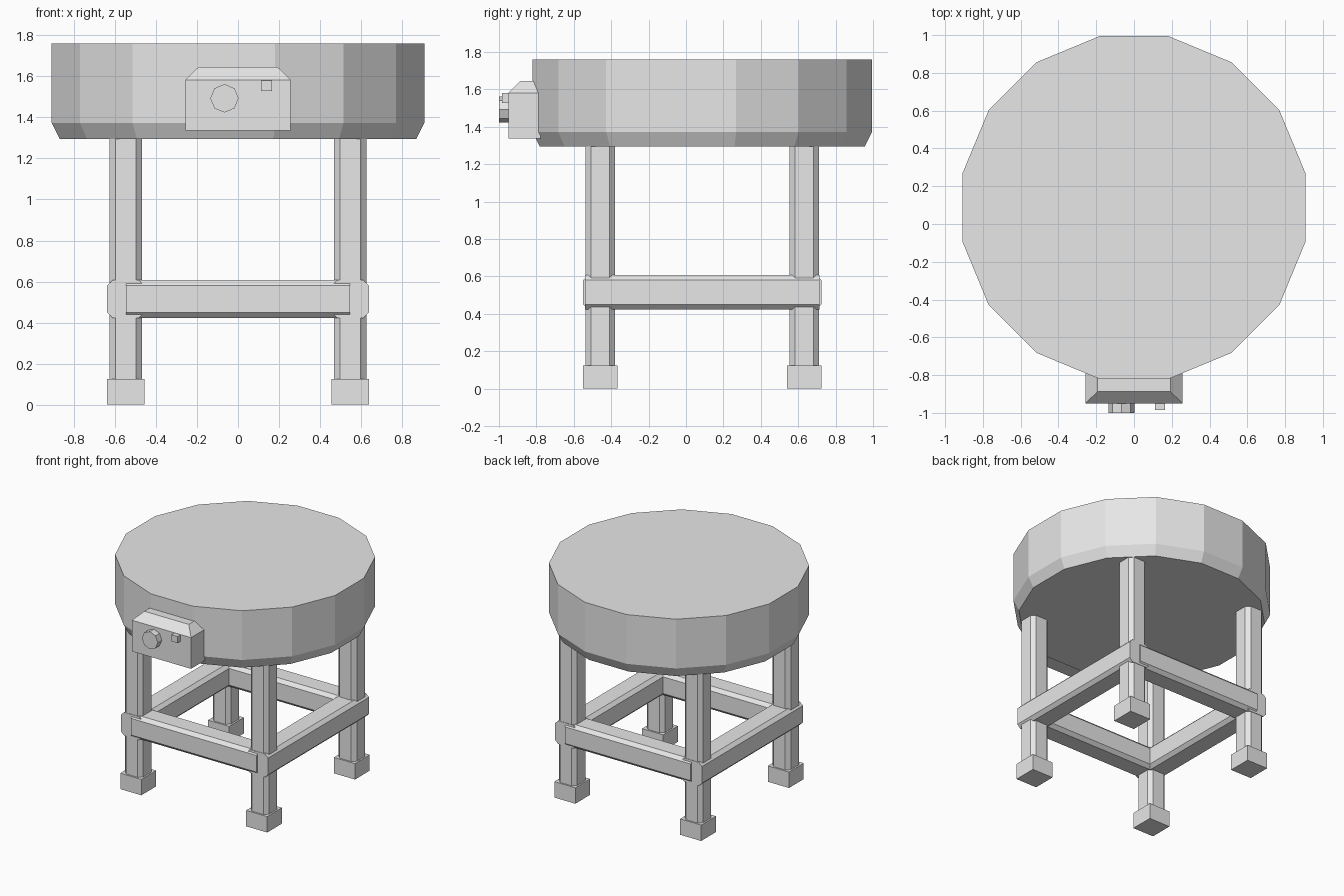
import bpy, bmesh, math
from mathutils import Vector

if "Cube" in bpy.data.objects:
    bpy.data.objects.remove(bpy.data.objects["Cube"])

grey = bpy.data.materials.new("plain grey")
grey.diffuse_color = (0.8, 0.8, 0.8, 1)
grey.use_nodes = True
grey.node_tree.nodes["Principled BSDF"].inputs["Base Color"].default_value = grey.diffuse_color


def loft(name, rings):
    """Skin equal-length rings of points and cap both ends."""
    bm = bmesh.new()
    loops = [[bm.verts.new(p) for p in ring] for ring in rings]
    n = len(loops[0])
    for a, b in zip(loops, loops[1:]):
        for i in range(n):
            j = (i + 1) % n
            bm.faces.new((a[i], a[j], b[j], b[i]))
    bm.faces.new(loops[0])
    bm.faces.new(loops[-1])
    bmesh.ops.recalc_face_normals(bm, faces=bm.faces)
    mesh = bpy.data.meshes.new(name)
    bm.to_mesh(mesh)
    bm.free()
    mesh.materials.append(grey)
    obj = bpy.data.objects.new(name, mesh)
    bpy.context.collection.objects.link(obj)
    return obj


def bar(name, start, end, half, chamfer=0.0):
    """Square bar along one axis, optionally with chamfered long edges."""
    start, end = Vector(start), Vector(end)
    d = (end - start).normalized()
    u = Vector((0, 1, 0)) if abs(d.x) > 0.5 else Vector((1, 0, 0))
    v = d.cross(u)
    h, k = half, half - chamfer
    if chamfer:
        section = [(h, -k), (h, k), (k, h), (-k, h), (-h, k), (-h, -k), (-k, -h), (k, -h)]
    else:
        section = [(h, -h), (h, h), (-h, h), (-h, -h)]
    return loft(name, [[c + u * a + v * b for a, b in section] for c in (start, end)])


def circle(r, n, offset=0.0):
    return [(r * math.cos(2 * math.pi * (i + offset) / n),
             r * math.sin(2 * math.pi * (i + offset) / n)) for i in range(n)]


def rect(x0, x1, y0, y1, z):
    return [(x0, y0, z), (x1, y0, z), (x1, y1, z), (x0, y1, z)]


CY = 0.087          # centre of the seat and frame in y
LX, LY = 0.547, 0.545   # leg offsets

# Sixteen-sided seat with a tapered lower edge
loft("seat", [[(x, y + CY, z) for x, y in circle(r, 16, 0.5)]
              for r, z in ((0.886, 1.295), (0.926, 1.373), (0.926, 1.76))])

# Legs and feet
for sx in (-1, 1):
    for sy in (-1, 1):
        x, y = sx * LX, CY + sy * LY
        bar("leg", (x, y, 0.06), (x, y, 1.31), 0.079, 0.029)
        bar("foot", (x, y, 0), (x, y, 0.125), 0.0915)

# Stretcher rails
for s in (-1, 1):
    y = CY + s * LY
    bar("cross_rail", (-LX, y, 0.515), (LX, y, 0.515), 0.0915, 0.026)
    x = s * LX
    bar("side_rail", (x, CY - 0.627, 0.515), (x, CY + 0.627, 0.515), 0.0915, 0.026)

# Control box with sloped roof
loft("control_box", [rect(-0.257, 0.257, -0.95, -0.777, 1.337),
                     rect(-0.257, 0.257, -0.95, -0.777, 1.582),
                     rect(-0.193, 0.193, -0.887, -0.777, 1.645)])

# Eight-sided knob and small switch
loft("knob", [[(x - 0.066, y, z + 1.493) for x, z in circle(0.069, 8)]
              for y in (-1.0, -0.94)])
loft("switch", [rect(0.111, 0.165, -0.985, -0.94, z) for z in (1.528, 1.58)])
